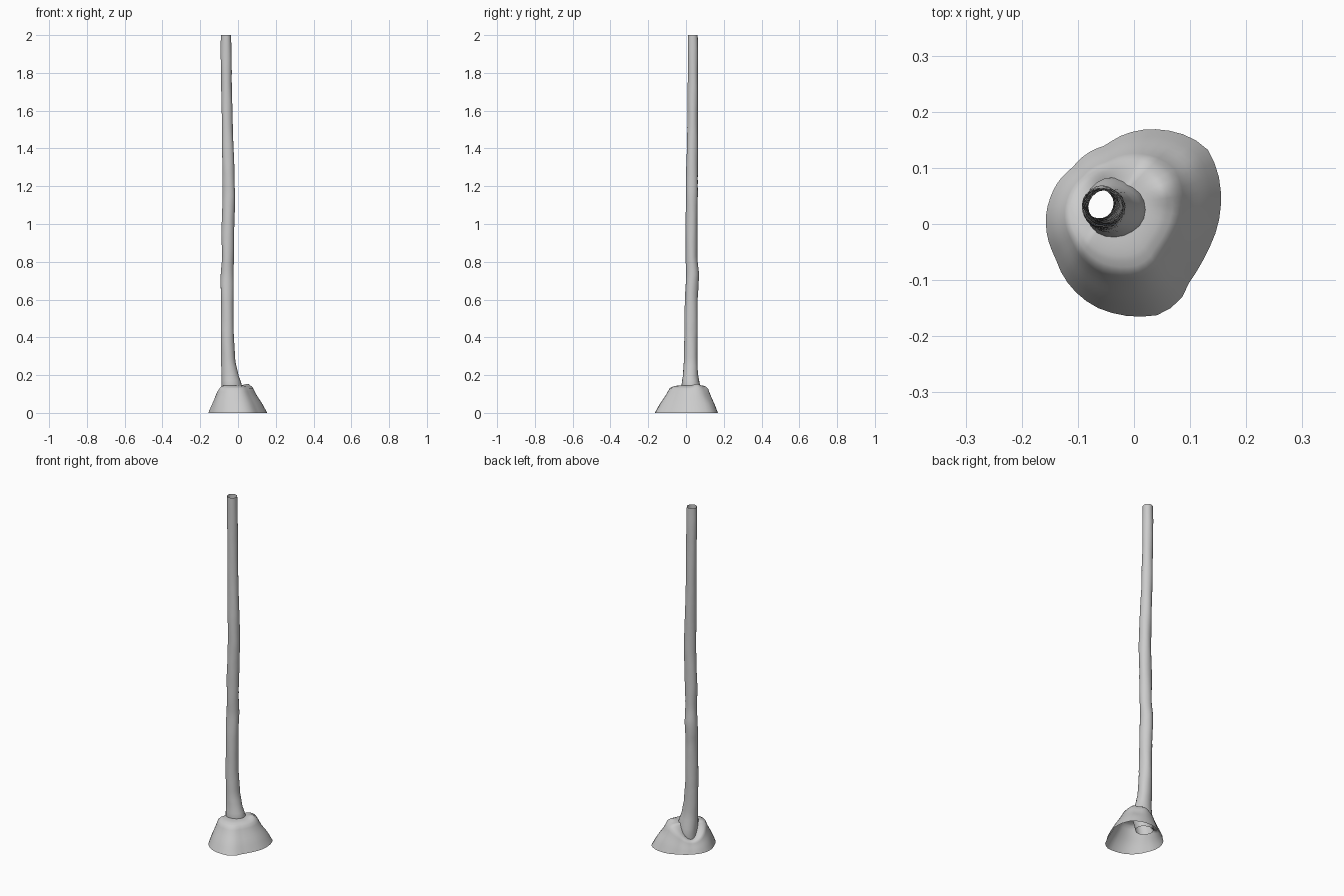
import bpy, bmesh, math, random

random.seed(4)
SIDES = 48


def lerp_table(table, t):
    """Linear lookup in rows whose first value is the key."""
    for a, b in zip(table, table[1:]):
        if t <= b[0]:
            f = (t - a[0]) / (b[0] - a[0])
            return [p + (q - p) * f for p, q in zip(a[1:], b[1:])]
    return list(table[-1][1:])


def loft(name, rings):
    """Skin closed rings into an open smooth shell."""
    bm = bmesh.new()
    loops = [[bm.verts.new(p) for p in ring] for ring in rings]
    n = len(rings[0])
    for lo, hi in zip(loops, loops[1:]):
        for i in range(n):
            j = (i + 1) % n
            bm.faces.new((lo[i], lo[j], hi[j], hi[i]))
    for f in bm.faces:
        f.smooth = True
    me = bpy.data.meshes.new(name)
    bm.to_mesh(me)
    bm.free()
    ob = bpy.data.objects.new(name, me)
    bpy.context.collection.objects.link(ob)
    return ob


# Trunk: z, centre x, centre y, radius x, radius y
trunk = [
    (0.05, -0.040, 0.035, 0.046, 0.046),
    (0.10, -0.034, 0.032, 0.053, 0.052),
    (0.15, -0.034, 0.025, 0.054, 0.049),
    (0.20, -0.042, 0.024, 0.045, 0.040),
    (0.27, -0.051, 0.025, 0.038, 0.036),
    (0.40, -0.056, 0.026, 0.034, 0.035),
    (0.62, -0.057, 0.028, 0.033, 0.034),
    (0.68, -0.058, 0.032, 0.035, 0.034),
    (0.74, -0.057, 0.035, 0.034, 0.034),
    (0.82, -0.054, 0.029, 0.031, 0.031),
    (0.95, -0.054, 0.029, 0.034, 0.031),
    (1.15, -0.048, 0.031, 0.033, 0.031),
    (1.30, -0.051, 0.032, 0.032, 0.031),
    (1.50, -0.057, 0.035, 0.029, 0.028),
    (1.75, -0.061, 0.037, 0.028, 0.027),
    (1.91, -0.063, 0.037, 0.029, 0.027),
    (2.00, -0.063, 0.036, 0.027, 0.026),
]
rings, steps, n = [], 80, 20
for k in range(steps + 1):
    z = 0.05 + 1.95 * k / steps
    cx, cy, rx, ry = lerp_table(trunk, z)
    ring = []
    for i in range(n):
        a = 2 * math.pi * i / n
        bark = (1 + 0.03 * math.sin(3 * a + 9 * z) * math.sin(17 * z)
                + random.uniform(-0.012, 0.012))
        ring.append((cx + rx * bark * math.cos(a), cy + ry * bark * math.sin(a), z))
    rings.append(ring)
loft("trunk", rings)

# Root mound: ground outline, counterclockwise from the right
outline = [(0.155, 0.05), (0.15, 0.09), (0.13, 0.135), (0.10, 0.155), (0.05, 0.168),
           (0.0, 0.165), (-0.05, 0.14), (-0.11, 0.10), (-0.148, 0.05), (-0.157, 0.0),
           (-0.14, -0.06), (-0.11, -0.115), (-0.07, -0.147), (0.0, -0.165),
           (0.04, -0.163), (0.08, -0.14), (0.10, -0.10), (0.13, -0.05), (0.15, 0.0)]
CX, CY, R = -0.040, 0.033, 0.042
polar = sorted((math.atan2(y - CY, x - CX), math.hypot(x - CX, y - CY)) for x, y in outline)
polar = ([(polar[-1][0] - 2 * math.pi, polar[-1][1])] + polar
         + [(polar[0][0] + 2 * math.pi, polar[0][1])])
profile = [(0, 0), (0.17, 0.33), (0.38, 0.67), (0.5, 0.9), (0.65, 0.98), (0.8, 1), (1, 1)]
rings = []
for k in range(17):
    t = k / 16
    p = lerp_table(profile, t)[0]
    ring = []
    for i in range(SIDES):
        a = -math.pi + 2 * math.pi * i / SIDES
        r = lerp_table(polar, a)[0] * (1 - t) + R * t
        x, y = CX + r * math.cos(a), CY + r * math.sin(a)
        top = 0.145 - 0.08 * max(0, math.cos(a - 2.5))      # lower behind the trunk
        z = top * p
        knob = math.exp(-((x - 0.055) ** 2 + (y - 0.06) ** 2) / 0.0006)
        dip = math.exp(-((x - 0.07) ** 2 + (y - 0.115) ** 2) / 0.0008)
        z += 0.012 * knob - 0.018 * dip * p
        ring.append((x, y, z))
    rings.append(ring)
loft("root_mound", rings)
